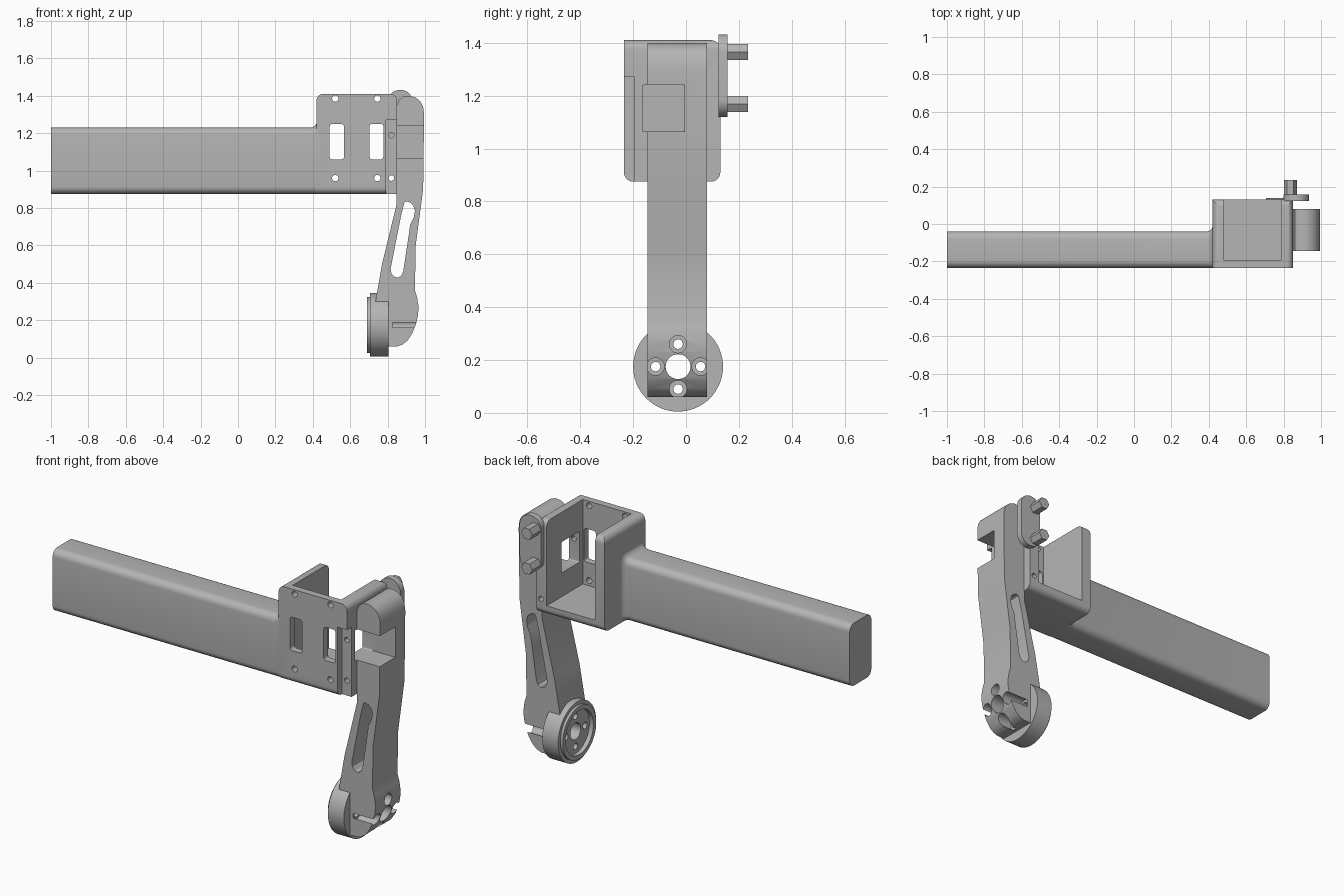
import bpy, bmesh, math
from mathutils import Vector

if "Cube" in bpy.data.objects:
    bpy.data.objects.remove(bpy.data.objects["Cube"])

grey = bpy.data.materials.new("plain grey")
grey.use_nodes = True
grey.diffuse_color = (0.46, 0.46, 0.46, 1)
grey.node_tree.nodes["Principled BSDF"].inputs["Base Color"].default_value = (0.46, 0.46, 0.46, 1)


def finish(name, bm):
    bmesh.ops.recalc_face_normals(bm, faces=bm.faces)
    mesh = bpy.data.meshes.new(name)
    bm.to_mesh(mesh)
    bm.free()
    mesh.materials.append(grey)
    ob = bpy.data.objects.new(name, mesh)
    bpy.context.collection.objects.link(ob)
    return ob


def loft(name, rings):
    """Skin a list of equal-length point rings and cap both ends."""
    bm = bmesh.new()
    vs = [[bm.verts.new(p) for p in r] for r in rings]
    n = len(vs[0])
    for a, b in zip(vs, vs[1:]):
        for i in range(n):
            bm.faces.new((a[i], a[(i + 1) % n], b[(i + 1) % n], b[i]))
    bm.faces.new(vs[0])
    bm.faces.new(vs[-1])
    return finish(name, bm)


def prism(name, pts, axis, a, b):
    """Extrude a 2D outline along x (outline in yz) or y (outline in xz)."""
    put = {"x": lambda u, v, t: (t, u, v), "y": lambda u, v, t: (u, t, v)}[axis]
    return loft(name, [[put(u, v, t) for u, v in pts] for t in (a, b)])


def circle(u, v, r, n=32):
    return [(u + r * math.cos(2 * math.pi * i / n), v + r * math.sin(2 * math.pi * i / n)) for i in range(n)]


def rounded(u0, u1, v0, v1, r, n=6):
    pts = []
    corners = ((u1 - r, v1 - r), (u0 + r, v1 - r), (u0 + r, v0 + r), (u1 - r, v0 + r))
    for k, (cu, cv) in enumerate(corners):
        for i in range(n + 1):
            a = math.pi / 2 * (k + i / n)
            pts.append((cu + r * math.cos(a), cv + r * math.sin(a)))
    return pts


def cut(ob, cutters):
    for c in cutters:
        c.hide_render = True
        m = ob.modifiers.new("cut", "BOOLEAN")
        m.operation, m.solver, m.object = "DIFFERENCE", "EXACT", c
        bpy.ops.object.select_all(action="DESELECT")
        bpy.context.view_layer.objects.active = ob
        ob.select_set(True)
        bpy.ops.object.modifier_apply(modifier=m.name)
        bpy.data.objects.remove(c)


def box(x0, x1, y0, y1, z0, z1):
    return prism("cutter", [(y0, z0), (y1, z0), (y1, z1), (y0, z1)], "x", x0, x1)


# Long beam, flaring into the housing
rings = [[(-1, y, z) for y, z in rounded(-0.235, -0.04, 0.875, 1.23, 0.04)]]
R = 0.035
for i in range(7):
    a = math.pi / 2 * i / 6
    g = R * (1 - math.cos(a))
    rings.append([(0.387 + R * math.sin(a), y, z)
                  for y, z in rounded(-0.235, -0.04 + g, 0.875, 1.23 + g, 0.04)])
rings.append([(0.44, p[1], p[2]) for p in rings[-1]])
beam = loft("beam", rings)

# Housing block with rounded edges
bm = bmesh.new()
bmesh.ops.create_cube(bm, size=1)
for v in bm.verts:
    v.co = Vector((0.635 + v.co.x * 0.43, -0.0525 + v.co.y * 0.365, 1.1425 + v.co.z * 0.535))
edges = []
for e in bm.edges:
    mid, d = (e.verts[0].co + e.verts[1].co) / 2, e.verts[0].co - e.verts[1].co
    top = mid.z > 1.3
    if (abs(d.y) > 0.1 and top) or (abs(d.x) > 0.1 and (not top or mid.y > 0)):
        edges.append(e)
bmesh.ops.bevel(bm, geom=edges, offset=0.035, segments=6, profile=0.5, affect="EDGES")
housing = finish("housing", bm)

# Hollow, side step, windows and screw holes
cuts = [box(0.48, 0.785, -0.195, 0.3, 0.93, 1.6),
        box(0.79, 0.9, -0.3, -0.195, 0.8, 1.27),
        prism("cutter", rounded(-0.165, -0.005, 1.065, 1.24, 0.006), "x", 0.7, 0.9)]
for x0, x1 in ((0.49, 0.567), (0.703, 0.777)):
    cuts.append(prism("cutter", rounded(x0, x1, 1.06, 1.25, 0.015), "y", -0.3, -0.15))
for x in (0.52, 0.745):
    for z in (0.96, 1.385):
        cuts.append(prism("cutter", circle(x, z, 0.017, 20), "y", -0.3, -0.15))
for z in (0.96, 1.19):
    cuts.append(prism("cutter", circle(0.82, z, 0.015, 20), "y", -0.3, 0.3))
cut(housing, cuts)

# Leg, cut from its side outline
outline = [(0.85, 1.35), (0.862, 1.38), (0.885, 1.396), (0.92, 1.4), (0.95, 1.39), (0.975, 1.37),
           (0.99, 1.34), (0.995, 1.30), (0.99, 0.9), (0.95, 0.6), (0.946, 0.36), (0.958, 0.32),
           (0.965, 0.275), (0.963, 0.23), (0.952, 0.18), (0.932, 0.13), (0.905, 0.09), (0.88, 0.07),
           (0.85, 0.06), (0.76, 0.06), (0.735, 0.3), (0.77, 0.5), (0.848, 0.82)]
leg = prism("leg", outline, "y", -0.145, 0.08)
slot = [(0.89, 0.83), (0.9, 0.836), (0.92, 0.83), (0.938, 0.812), (0.946, 0.785), (0.94, 0.75),
        (0.92, 0.71), (0.912, 0.65), (0.884, 0.465), (0.875, 0.44), (0.856, 0.427), (0.835, 0.433),
        (0.82, 0.45), (0.816, 0.475), (0.87, 0.75)]
cut(leg, [prism("cutter", slot, "y", -0.3, 0.3), box(0.8, 1.1, -0.3, -0.005, 1.065, 1.24)])

# Round mounting flange, turned around the x axis
CY, CZ = -0.03, 0.175
profile = [(0.805, 0.01), (0.805, 0.17), (0.705, 0.17), (0.705, 0.15), (0.69, 0.15),
           (0.69, 0.125), (0.715, 0.125), (0.715, 0.01)]
flange = loft("flange", [[(x, y, z) for y, z in circle(CY, CZ, r, 64)] for x, r in profile])

# Bolt pattern through flange and leg, counterbored on the outer side
offsets = [(0.085, 0), (-0.085, 0), (0, 0.085), (0, -0.085)]


def bolt_cutters():
    c = [prism("cutter", circle(CY, CZ, 0.047, 40), "x", 0.6, 1.1)]
    for dy, dz in offsets:
        c.append(prism("cutter", circle(CY + dy, CZ + dz, 0.018, 20), "x", 0.6, 1.1))
    return c


cut(flange, bolt_cutters())
cut(leg, bolt_cutters() + [prism("cutter", circle(CY + dy, CZ + dz, 0.033, 28), "x", 0.825, 1.1)
                           for dy, dz in offsets])

# Rear bracket plate with two hexagonal pegs
bracket = prism("rear_bracket", rounded(0.80, 0.935, 1.12, 1.432, 0.066, 10), "y", 0.122, 0.157)
pegs = [prism("peg_" + n, circle(0.836, z, 0.035, 6), "y", 0.15, 0.235)
        for n, z in (("upper", 1.365), ("lower", 1.168))]

# Smooth curved surfaces, keep hard edges
bpy.ops.object.select_all(action="DESELECT")
for ob in [beam, housing, leg, flange, bracket] + pegs:
    ob.select_set(True)
    bpy.context.view_layer.objects.active = ob
bpy.ops.object.shade_smooth_by_angle(angle=math.radians(30))
